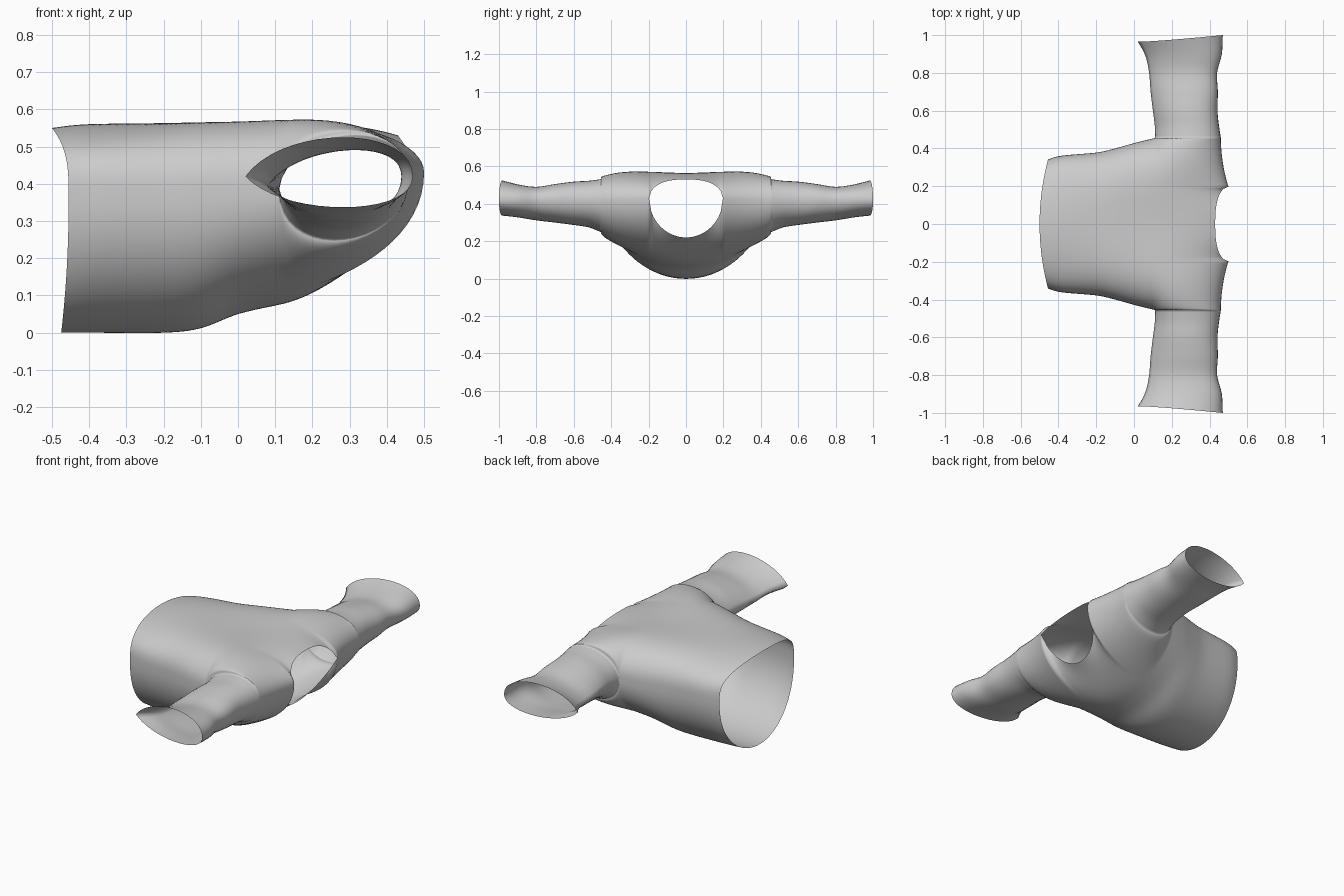
import bpy, bmesh, math
from mathutils import Vector

if "Cube" in bpy.data.objects:
    bpy.data.objects.remove(bpy.data.objects["Cube"])

N = 56                      # columns from side seam (0) to centre line (N)
K = 40                      # column where the neck opening starts
ROWS = 18                   # rows between armpit and shoulder seam
W = 0.455                   # half width at the armpit
SIN_K = math.sin(K / N * math.pi / 2)
Y_NECK = W * math.cos(K / N * math.pi / 2)

# torso stations: x, half width, front z, back z, side z
TORSO = [(-.455, .342, .0, .55, .36), (-.38, .362, .0, .56, .36), (-.2, .378, .0, .563, .36),
         (-.1, .40, .012, .565, .365), (0, .428, .05, .565, .37), (.11, W, .075, .565, .38)]
# sleeve rings: y, x low, x high, z low, z high, z at inner edge, point amount
SLEEVE = [(W, .11, .46, .25, .53, .38, 0), (.52, .11, .45, .275, .522, .39, .03),
          (.6, .10, .442, .287, .518, .40, .06), (.7, .088, .444, .30, .505, .40, .08),
          (.8, .08, .44, .312, .49, .40, .09), (.9, .06, .465, .327, .503, .41, .1),
          (1.0, .02, .47, .337, .525, .42, .1)]
Z_SEAM = .42


def spline(keys, steps):
    """Smoothly interpolated rows of numbers through the keys."""
    out = []
    for i in range(len(keys) - 1):
        p = [keys[max(0, min(len(keys) - 1, i + d))] for d in (-1, 0, 1, 2)]
        for s in range(steps):
            t = s / steps
            out.append([.5 * (2 * b + (c - a) * t + (2 * a - 5 * b + 4 * c - d) * t * t
                              + (3 * b - a - 3 * c + d) * t ** 3) for a, b, c, d in zip(*p)])
    return out + [list(keys[-1])]


def bezier(p0, p1, p2, p3, t):
    u = 1 - t
    return p0 * u ** 3 + p1 * 3 * u * u * t + p2 * 3 * u * t * t + p3 * t ** 3


def section(st, j, back):
    """Point j of the torso half section, on the back (up) or front (down) panel."""
    x, w, zf, zb, zm = st
    a = j / N * math.pi / 2
    s = math.sin(a)
    f = max(0, (-.2 - x) / .255)            # curved hem
    x -= (.045 if back else .02) * s * s * f * f
    if back:
        z = zm + (zb - zm) * s ** .6 + .028 * math.sin(2 * a) ** 2 * min(1, max(0, x + .4) * 2)
    else:
        z = zm + (zf - zm) * s ** .95
    return Vector((x, w * math.cos(a) if j < N else 0, z))


def yoke(j, back):
    """Column j from the armpit row up to the shoulder seam or neck edge."""
    p0 = section(TORSO[-1], j, back)
    corner1, corner2 = (Vector((.19, 0, .005)), Vector((0, 0, .09))) if back else \
                       (Vector((.17, 0, .03)), Vector((0, 0, -.19)))
    if j >= K:                              # neck opening
        u = p0.y / Y_NECK
        r = math.sqrt(max(0, 1 - u ** (2.6 if back else 2)))
        p3 = Vector((.5 - (.07 if back else .12) * r, p0.y, .43 + (.1 if back else -.21) * r))
        h1, h2 = (Vector((.12, 0, 0)), Vector((-.1, 0, .03))) if back else \
                 (Vector((.1, 0, .02)), Vector((-.09, 0, -.055)))
        k = r
    else:                                   # shoulder and armhole
        v = (p0.y - Y_NECK) / (W - Y_NECK)
        p3 = Vector((.46 + .04 * (1 - v) ** 2, p0.y, .43 - .01 * v))
        h = Vector((0, 0, .13 / .75 if back else -.15 / .75))
        h1 = h2 = h
        k = 1 - math.sin(j / N * math.pi / 2) / SIN_K
    return [bezier(p0, p0 + corner1.lerp(h1, k), p3 + corner2.lerp(h2, k), p3, i / ROWS)
            for i in range(ROWS + 1)]


def sleeve_half(ring, back):
    y, x0, x1, zl, zh, zi, point = ring
    mid = (zi + Z_SEAM) / 2
    h = Vector((0, 0, ((zh if back else zl) - mid) / .75))
    tilt = .035 * max(0, (y - .8) / .2) ** 2
    p0, p3 = Vector((x0, y - tilt, zi)), Vector((x1, y, Z_SEAM))
    p1 = p0 + h + Vector((point, 0, 0))
    return [bezier(p0, p1, p3 + h, p3, i / ROWS) for i in range(ROWS + 1)]


def add_sheet(bm, rows):
    grid = [[bm.verts.new(p) for p in row] for row in rows]
    for a, b in zip(grid, grid[1:]):
        for i in range(len(a) - 1):
            bm.faces.new((a[i], a[i + 1], b[i + 1], b[i]))


bm = bmesh.new()
for back in (True, False):
    # body below the armpits
    add_sheet(bm, [[section(st, j, back) for j in range(N + 1)] for st in spline(TORSO, 5)])
    # chest, shoulder and neckline
    add_sheet(bm, [yoke(j, back) for j in range(N + 1)])
    # sleeve
    add_sheet(bm, [sleeve_half(r, back) for r in spline(SLEEVE, 4)])
bmesh.ops.remove_doubles(bm, verts=bm.verts, dist=.0008)
bmesh.ops.recalc_face_normals(bm, faces=bm.faces)

mesh = bpy.data.meshes.new("shirt")
bm.to_mesh(mesh)
bm.free()
shirt = bpy.data.objects.new("shirt", mesh)
bpy.context.collection.objects.link(shirt)
for p in mesh.polygons:
    p.use_smooth = True

# other half
mirror = shirt.modifiers.new("mirror", 'MIRROR')
mirror.use_axis = (False, True, False)
mirror.merge_threshold = .0005
